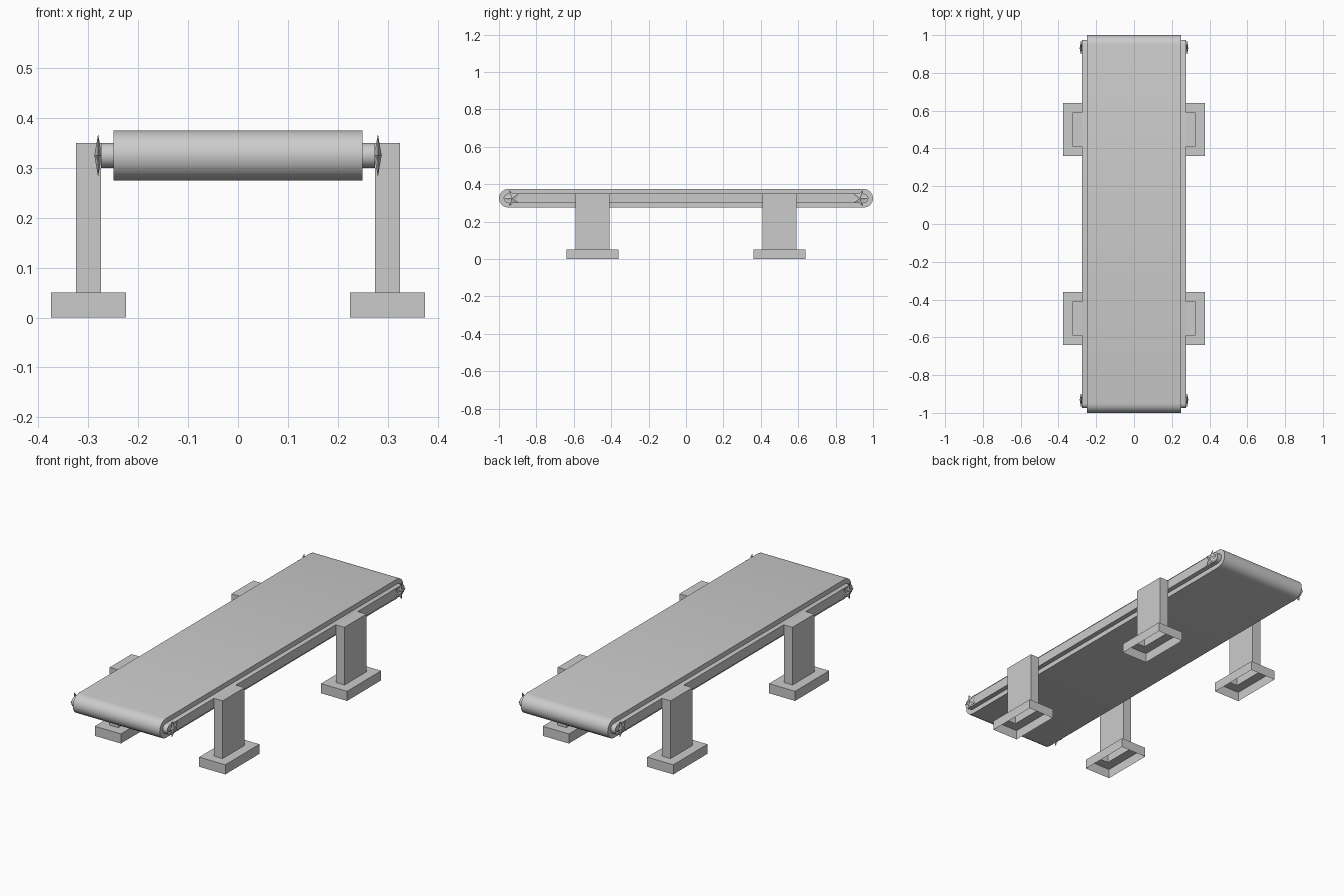
import bpy, bmesh
from math import pi, sin, cos

if "Cube" in bpy.data.objects:
    bpy.data.objects.remove(bpy.data.objects["Cube"])

AXIS_Z = 0.325


def finish(name, bm, smooth=False):
    bmesh.ops.recalc_face_normals(bm, faces=bm.faces[:])
    me = bpy.data.meshes.new(name)
    bm.to_mesh(me)
    bm.free()
    ob = bpy.data.objects.new(name, me)
    bpy.context.collection.objects.link(ob)
    if smooth:
        bpy.ops.object.select_all(action='DESELECT')
        ob.select_set(True)
        bpy.context.view_layer.objects.active = ob
        bpy.ops.object.shade_smooth_by_angle(angle=pi / 6)
    return ob


def stadium(bm, x, r, half=0.95, n=8):
    """Ring of vertices round a long rounded profile in the plane x."""
    ring = []
    for s in (1, -1):
        for i in range(n + 1):
            a = -pi / 2 + pi * i / n
            ring.append(bm.verts.new((x, s * (half + r * cos(a)), AXIS_Z + s * r * sin(a))))
    return ring


def bridge(bm, a, b):
    for i in range(len(a)):
        j = (i + 1) % len(a)
        bm.faces.new((a[i], a[j], b[j], b[i]))


# Belt with stepped side rails, one continuous body
bm = bmesh.new()
rings = [stadium(bm, x, r) for x, r in
         ((-0.275, 0.025), (-0.25, 0.025), (-0.25, 0.05),
          (0.25, 0.05), (0.25, 0.025), (0.275, 0.025))]
for a, b in zip(rings, rings[1:]):
    bridge(bm, a, b)
bm.faces.new(rings[0])
bm.faces.new(rings[-1])
finish("belt_and_rails", bm, smooth=True)


# Leg on a foot: hollow shell, open underneath
def leg(name, sx, sy):
    bm = bmesh.new()
    cx, cy = sx * 0.3, sy * 0.5
    loops = []
    for hx, hy, z in ((0.075, 0.14, 0), (0.075, 0.14, 0.05),
                      (0.025, 0.09, 0.05), (0.025, 0.09, 0.35)):
        loops.append([bm.verts.new((cx + i * hx, cy + j * hy, z))
                      for i, j in ((-1, -1), (1, -1), (1, 1), (-1, 1))])
    for a, b in zip(loops, loops[1:]):
        bridge(bm, a, b)
    bm.faces.new(loops[-1])
    finish(name, bm)


# Star-shaped bolt, raised in the middle, one point towards the belt end
def star(name, sx, sy, radius=0.045, depth=0.0075):
    bm = bmesh.new()
    cx, cy = sx * 0.2805, sy * 0.93
    rim = []
    for i in range(10):
        r = radius if i % 2 == 0 else radius * 0.5
        a = pi * i / 5
        rim.append(bm.verts.new((cx, cy + sy * r * cos(a), AXIS_Z + r * sin(a))))
    for d in (-depth, depth):
        tip = bm.verts.new((cx + d, cy, AXIS_Z))
        for i in range(10):
            bm.faces.new((rim[i], rim[(i + 1) % 10], tip))
    finish(name, bm)


for sx, side in ((-1, "left"), (1, "right")):
    for sy, end in ((-1, "front"), (1, "back")):
        leg(f"{end}_{side}_leg", sx, sy)
        star(f"{end}_{side}_star_bolt", sx, sy)
